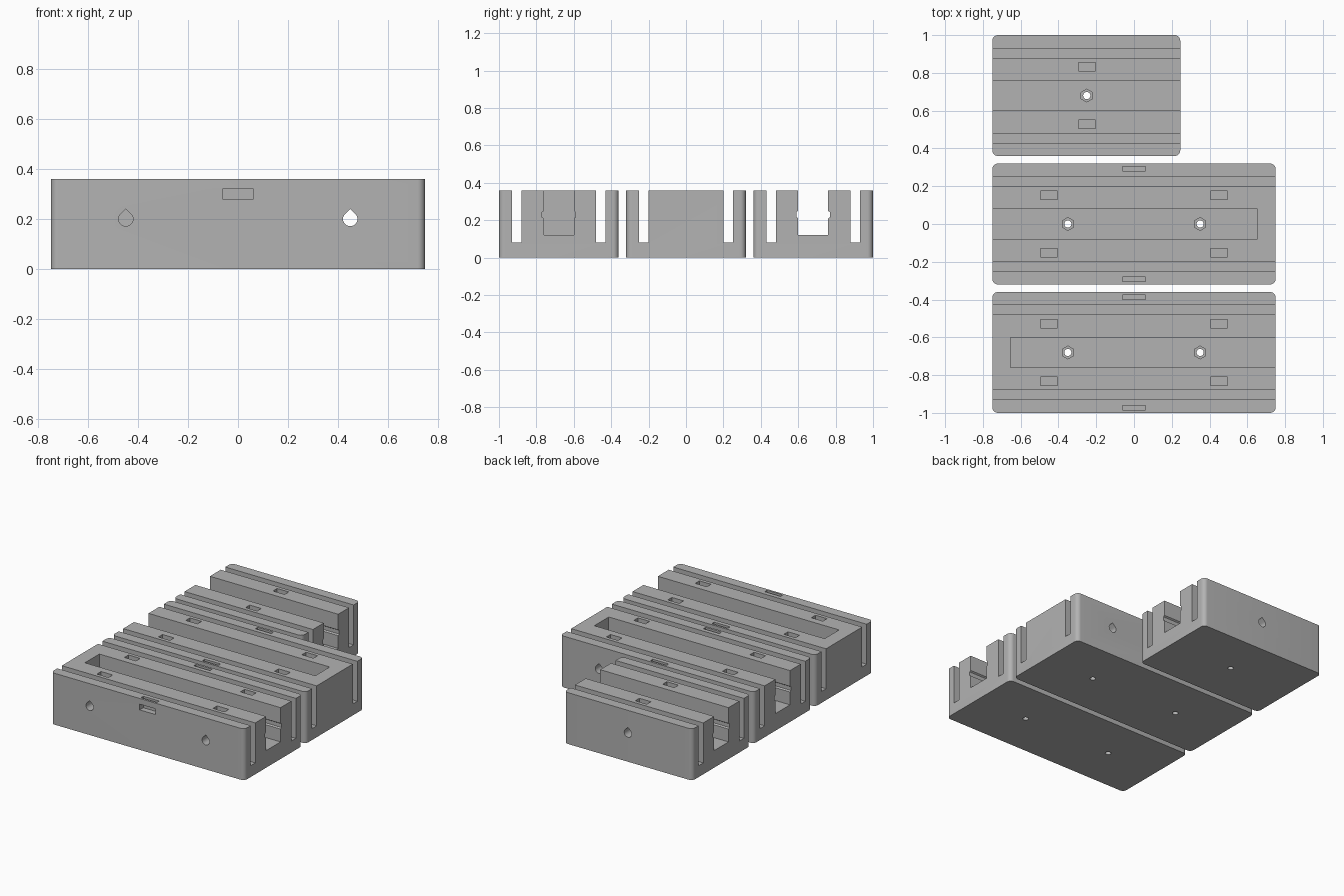
import bpy, bmesh, math

if "Cube" in bpy.data.objects:
    bpy.data.objects.remove(bpy.data.objects["Cube"])

grey = bpy.data.materials.new("matte grey")
grey.use_nodes = True
colour = (0.45, 0.45, 0.45, 1)
grey.diffuse_color = colour
grey.node_tree.nodes["Principled BSDF"].inputs["Base Color"].default_value = colour

HEIGHT = 0.36
OVER = HEIGHT + 0.05      # cutters rise past the top face
HALF = 0.32               # half depth of every block


def prism(name, outline, axis, start, end):
    """Extrude a 2D outline along an axis; the outline fills the other two axes in order."""
    bm = bmesh.new()
    k = "xyz".index(axis)

    def place(p, t):
        c = list(p)
        c.insert(k, t)
        return bm.verts.new(c)
    low = [place(p, start) for p in outline]
    high = [place(p, end) for p in outline]
    n = len(outline)
    bm.faces.new(low)
    bm.faces.new(high)
    for i in range(n):
        j = (i + 1) % n
        bm.faces.new((low[i], low[j], high[j], high[i]))
    bmesh.ops.recalc_face_normals(bm, faces=bm.faces)
    mesh = bpy.data.meshes.new(name)
    bm.to_mesh(mesh)
    bm.free()
    obj = bpy.data.objects.new(name, mesh)
    bpy.context.collection.objects.link(obj)
    return obj


def rect(a0, a1, b0, b1):
    return [(a0, b0), (a1, b0), (a1, b1), (a0, b1)]


def arc(cx, cy, r, a0, a1, n):
    return [(cx + r * math.cos(math.radians(a0 + (a1 - a0) * i / n)),
             cy + r * math.sin(math.radians(a0 + (a1 - a0) * i / n))) for i in range(n + 1)]


def rounded(x0, x1, y0, y1, r=0.03):
    corners = [(x1 - r, y1 - r), (x0 + r, y1 - r), (x0 + r, y0 + r), (x1 - r, y0 + r)]
    return [p for i, c in enumerate(corners) for p in arc(*c, r, 90 * i, 90 * i + 90, 8)]


def block(name, x0, x1, cy, channel, bolts, screws, straps):
    body = prism(name, rounded(x0, x1, cy - HALF, cy + HALF), "z", 0, HEIGHT)
    cutters = []

    def cut(*args):
        cutters.append(prism("cutter", *args))

    # Central channel with a shallow chamfered groove in each wall
    side = [(0.08, 0.12), (0.08, 0.21), (0.09, 0.217), (0.09, 0.243), (0.08, 0.25), (0.08, OVER)]
    section = [(cy + y, z) for y, z in side] + [(cy - y, z) for y, z in reversed(side)]
    cut(section, "x", *channel)

    # Hexagonal recess and drain hole in the channel floor
    for x in screws:
        cut(arc(x, cy, 0.034, 30, 330, 5), "z", 0.07, 0.13)
        cut(arc(x, cy, 0.019, 0, 345, 23), "z", -0.05, 0.13)

    # Teardrop cross bores
    for x in bolts:
        drop = arc(x, 0.2, 0.029, 135, 405, 18) + [(x, 0.241)]
        cut(drop, "y", cy - HALF - 0.05, cy + HALF + 0.05)

    for s in (-1, 1):
        # Long panel slot
        a, b = sorted((cy + s * 0.2, cy + s * 0.25))
        cut(rect(a, b, 0.08, OVER), "x", x0 - 0.05, x1 + 0.05)
        # Nut pockets
        for x in bolts:
            y = cy + s * 0.152
            cut(rect(x - 0.045, x + 0.045, y - 0.023, y + 0.023), "z", 0.16, OVER)
        # Bent strap passage from the rim to the outer face
        if straps:
            passage = [(0.28, OVER), (0.28, 0.28), (0.4, 0.28), (0.4, 0.32), (0.305, 0.32), (0.305, OVER)]
            cut([(cy + s * y, z) for y, z in passage], "x", -0.062, 0.062)

    for c in cutters:
        mod = body.modifiers.new("cut", "BOOLEAN")
        mod.operation = "DIFFERENCE"
        mod.solver = "EXACT"
        mod.object = c
    mesh = bpy.data.meshes.new_from_object(
        body.evaluated_get(bpy.context.evaluated_depsgraph_get()))
    body.modifiers.clear()
    body.data = mesh
    for c in cutters:
        bpy.data.objects.remove(c)
    mesh.materials.clear()
    mesh.materials.append(grey)
    bpy.ops.object.select_all(action="DESELECT")
    body.select_set(True)
    bpy.context.view_layer.objects.active = body
    bpy.ops.object.shade_smooth_by_angle(angle=math.radians(30))


block("front_block", -0.75, 0.75, -0.68, (-0.655, 0.8), (-0.45, 0.45), (-0.35, 0.35), True)
block("middle_block", -0.75, 0.75, 0, (-0.8, 0.655), (-0.45, 0.45), (-0.35, 0.35), True)
block("back_block", -0.75, 0.245, 0.68, (-0.8, 0.3), (-0.25,), (-0.25,), False)
